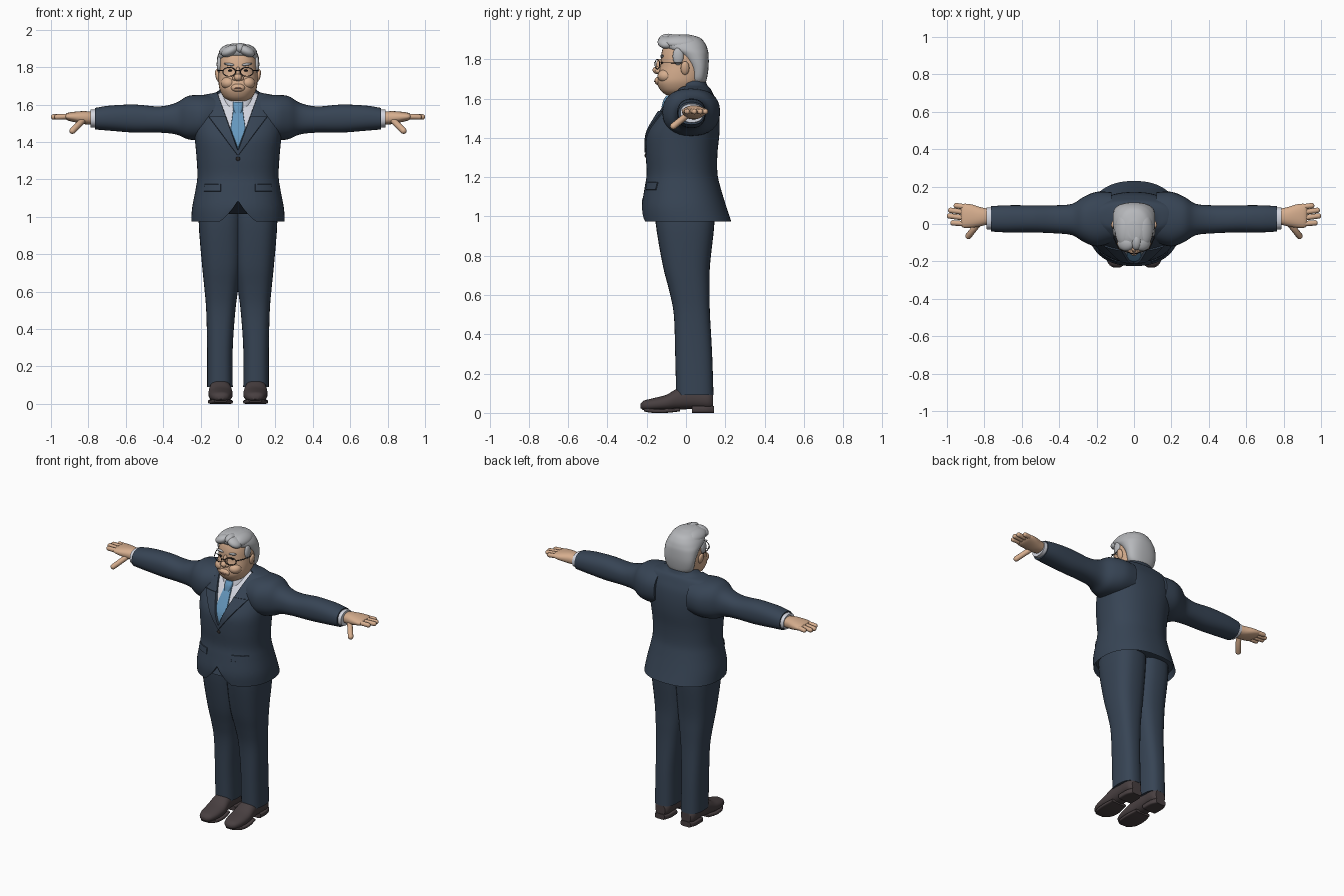
import bpy, bmesh, math
from mathutils import Vector, Matrix

old = bpy.data.objects.get("Cube")
if old:
    bpy.data.objects.remove(old, do_unlink=True)


def material(name, r, g, b):
    m = bpy.data.materials.new(name)
    m.use_nodes = True
    m.diffuse_color = (r, g, b, 1)
    bsdf = next(n for n in m.node_tree.nodes if n.type == 'BSDF_PRINCIPLED')
    bsdf.inputs["Base Color"].default_value = (r, g, b, 1)
    bsdf.inputs["Roughness"].default_value = 0.7
    return m


navy = material("navy cloth", .038, .058, .09)
skin = material("skin", .67, .42, .27)
grey = material("grey hair", .47, .48, .5)
white = material("shirt white", .65, .67, .74)
blue = material("tie blue", .13, .31, .51)
brown = material("shoe brown", .065, .05, .052)
dark = material("dark frame", .025, .022, .022)
lip = material("lip", .48, .24, .17)


def catmull(rows, steps):
    """Smoothly interpolate rows of section sizes."""
    out = []
    for i in range(len(rows) - 1):
        p0, p1 = rows[max(i - 1, 0)], rows[i]
        p2, p3 = rows[i + 1], rows[min(i + 2, len(rows) - 1)]
        for s in range(steps):
            t = s / steps
            out.append([b + t * (c - a) / 2 + t * t * (a - 2.5 * b + 2 * c - d / 2)
                        + t ** 3 * (1.5 * (b - c) + (d - a) / 2)
                        for a, b, c, d in zip(p0, p1, p2, p3)])
    return out + [list(rows[-1])]


def loft(bm, axis, rows, power=2.3, n=32, steps=4):
    """Rounded sections along an axis; row = position, low/high, low/high."""
    u, v = [(1, 2), (0, 2), (0, 1)][axis]
    rings = []
    for t, u0, u1, v0, v1 in catmull(rows, steps):
        ring = []
        for k in range(n):
            a = math.tau * k / n
            c, s = math.cos(a), math.sin(a)
            p = Vector((0, 0, 0))
            p[axis] = t
            p[u] = (u0 + u1) / 2 + (u1 - u0) / 2 * math.copysign(abs(c) ** (2 / power), c)
            p[v] = (v0 + v1) / 2 + (v1 - v0) / 2 * math.copysign(abs(s) ** (2 / power), s)
            ring.append(bm.verts.new(p))
        rings.append(ring)
    for a, b in zip(rings, rings[1:]):
        for k in range(n):
            bm.faces.new((a[k], a[k - 1], b[k - 1], b[k]))
    caps = [bm.faces.new(rings[0]), bm.faces.new(rings[-1])]
    bmesh.ops.recalc_face_normals(bm, faces=bm.faces)
    return caps


def capsule(bm, p, q, r):
    p, q = Vector(p), Vector(q)
    new = bmesh.ops.create_uvsphere(bm, u_segments=12, v_segments=9, radius=r)["verts"]
    turn = (q - p).to_track_quat('Z', 'Y')
    for v in new:
        v.co = turn @ v.co + (q if v.co.z > 0 else p)


def blob(bm, centre, size, tilt=0):
    m = Matrix.Translation(centre) @ Matrix.Rotation(tilt, 4, 'Y') @ Matrix.Diagonal((*size, 1))
    bmesh.ops.create_uvsphere(bm, u_segments=20, v_segments=12, radius=1, matrix=m)


def finish(name, bm, mats, mirror=False, angle=45):
    me = bpy.data.meshes.new(name)
    bm.to_mesh(me)
    bm.free()
    ob = bpy.data.objects.new(name, me)
    bpy.context.collection.objects.link(ob)
    for m in mats:
        me.materials.append(m)
    bpy.ops.object.select_all(action='DESELECT')
    ob.select_set(True)
    bpy.context.view_layer.objects.active = ob
    bpy.ops.object.shade_smooth_by_angle(angle=math.radians(angle))
    if mirror:
        ob.modifiers.new("mirror", 'MIRROR').use_mirror_merge = False
    return ob


def part(name, mat, axis, rows, mirror=False, **kw):
    bm = bmesh.new()
    loft(bm, axis, rows, **kw)
    return finish(name, bm, [mat], mirror)


# Jacket body with cutaway front hem
bm = bmesh.new()
caps = loft(bm, 2, [(z, -x, x, f, b) for z, x, f, b in [
    (.975, .25, -.22, .23), (1.05, .245, -.225, .205), (1.15, .226, -.21, .175),
    (1.22, .217, -.2, .16), (1.32, .222, -.205, .16), (1.42, .232, -.2, .17),
    (1.5, .245, -.16, .17), (1.57, .25, -.115, .16), (1.62, .24, -.075, .14),
    (1.65, .19, -.045, .125), (1.665, .12, -.04, .11), (1.69, .088, -.03, .1)]], n=72)
bmesh.ops.inset_region(bm, faces=caps[:1], thickness=.015, depth=-.04)
for v in bm.verts:
    if v.co.y < -.1 and abs(v.co.x) < .1:
        v.co.z = max(v.co.z, .975 + .11 * (1 - abs(v.co.x) / .1) ** 1.4)
bmesh.ops.remove_doubles(bm, verts=bm.verts, dist=.0001)


def cut(co, no):
    """Cut the jacket front along a plane and its mirror image."""
    for s in (1, -1):
        faces = [f for f in bm.faces if f.calc_center_median().y < 0]
        geom = set(faces)
        for f in faces:
            geom.update(f.edges, f.verts)
        bmesh.ops.bisect_plane(bm, geom=list(geom), dist=.00001,
                               plane_co=(s * co[0], 0, co[1]), plane_no=(s * no[0], 0, no[1]))


def opening(z): return (z - 1.355) * .36
def tie_edge(z): return .045 - (z - 1.45) * .15
def lapel_edge(z): return (z - 1.325) * .75


cut((0, 1.355), (1, -.36))
cut((.045, 1.45), (1, .15))
cut((0, 1.325), (1, -.75))
for height in (1.135, 1.175, 1.535):
    cut((0, height), (0, 1))
for side in (.09, .18):
    cut((side, 0), (1, 0))
opened, tie, lapel, flaps = [], [], [], []
for f in bm.faces:
    c = f.calc_center_median()
    x = abs(c.x)
    if c.y > 0 or f.normal.z < -.8:
        continue
    if c.z > 1.355 and x < opening(c.z):
        opened.append(f)
        if x < tie_edge(c.z):
            tie.append(f)
    elif 1.325 < c.z < 1.535 and x < lapel_edge(c.z):
        lapel.append(f)
    elif 1.135 < c.z < 1.175 and .09 < x < .18:
        flaps.append(f)
for f in opened:
    f.material_index = 1
for f in tie:
    f.material_index = 2
for faces, depth, index in ((lapel, .007, 0), (flaps, .005, 0), (opened, -.01, 0), (tie, .007, 2)):
    for f in bmesh.ops.inset_region(bm, faces=faces, thickness=.002, depth=depth)["faces"]:
        f.material_index = index
finish("jacket", bm, [navy, white, blue], angle=40)

# Jacket button
bm = bmesh.new()
blob(bm, (0, -.205, 1.31), (.011, .006, .011))
finish("jacket_button", bm, [dark])

# Sleeves and cuffs
part("sleeves", navy, 0, [
    (.12, -.1, .17, 1.42, 1.65), (.2, -.12, .172, 1.41, 1.652), (.27, -.095, .145, 1.415, 1.645),
    (.33, -.06, .108, 1.44, 1.61), (.42, -.05, .1, 1.45, 1.59), (.55, -.045, .1, 1.45, 1.6),
    (.68, -.045, .1, 1.46, 1.595), (.765, -.04, .095, 1.467, 1.582)], True)
part("shirt_cuffs", white, 0, [(.75, -.03, .09, 1.476, 1.575), (.788, -.028, .088, 1.478, 1.573)], True)

# Hands
bm = bmesh.new()
loft(bm, 0, [(.775, 0, .08, 1.495, 1.56), (.82, -.012, .09, 1.495, 1.565),
             (.87, -.02, .105, 1.505, 1.562), (.91, -.02, .108, 1.515, 1.556),
             (.925, -.008, .098, 1.524, 1.548)])
for base, tip, reach in ((.09, .098, .95), (.06, .073, .98), (.03, .043, .986), (0, .006, .968)):
    capsule(bm, (.89, base, 1.537), (reach, tip, 1.534), .0145)
capsule(bm, (.83, .005, 1.515), (.885, -.064, 1.46), .017)
finish("hands", bm, [skin], True)

# Trousers
part("trousers", navy, 2, [
    (.09, .028, .165, -.05, .14), (.3, .028, .165, -.055, .133), (.5, .014, .17, -.062, .122),
    (.62, -.002, .18, -.085, .12), (.75, -.02, .193, -.118, .122), (.97, -.03, .21, -.155, .145),
    (1.1, -.03, .2, -.155, .14)], True, power=2.6)

# Shoes with sole and heel
bm = bmesh.new()
loft(bm, 1, [(-.232, .075, .11, .025, .045), (-.215, .05, .135, .014, .062),
             (-.17, .034, .152, .01, .074), (-.1, .028, .158, .012, .092), (-.04, .035, .154, .016, .125),
             (.04, .042, .15, .02, .135), (.11, .044, .148, .018, .12), (.138, .06, .13, .022, .1)])
loft(bm, 1, [(-.215, .06, .125, .008, .03), (-.17, .034, .152, 0, .022), (-.1, .028, .16, 0, .022),
             (-.03, .04, .15, .008, .026)], power=5)
loft(bm, 1, [(.03, .044, .148, 0, .035), (.1, .044, .148, 0, .035), (.142, .06, .132, 0, .035)], power=5)
finish("shoes", bm, [brown], True)

# Shirt collar and tie knot
part("shirt_collar", white, 2, [(.98 + .6, -.088, .088, -.098, .09), (1.63, -.085, .085, -.085, .092),
                                (1.675, -.078, .078, -.05, .092)])
part("tie_knot", blue, 2, [(1.555, -.02, .02, -.125, -.08), (1.59, -.027, .027, -.116, -.07),
                           (1.615, -.026, .026, -.1, -.06)], power=3)

# Head, neck, nose, cheeks and ears
bm = bmesh.new()
loft(bm, 2, [(1.58, -.07, .07, -.07, .075), (1.7, -.075, .075, -.07, .085)])
loft(bm, 2, [(1.618, -.045, .045, -.1, .01), (1.64, -.076, .076, -.128, .05),
             (1.68, -.098, .098, -.148, .085), (1.72, -.104, .104, -.143, .1),
             (1.77, -.104, .104, -.13, .105), (1.83, -.1, .1, -.125, .1),
             (1.88, -.085, .085, -.105, .08), (1.9, -.04, .04, -.06, .03)])
blob(bm, (0, -.146, 1.745), (.022, .024, .02))
blob(bm, (0, -.134, 1.77), (.013, .018, .032))
blob(bm, (0, -.14, 1.69), (.038, .02, .022))
for s in (1, -1):
    blob(bm, (s * .018, -.142, 1.74), (.013, .015, .012))
    blob(bm, (s * .05, -.1, 1.715), (.042, .045, .035))
    blob(bm, (s * .108, -.005, 1.755), (.013, .022, .035), s * .2)
finish("head", bm, [skin])

bm = bmesh.new()
blob(bm, (0, -.157, 1.687), (.024, .005, .004))
finish("mouth", bm, [lip])

bm = bmesh.new()
blob(bm, (.042, -.122, 1.782), (.013, .007, .005))
finish("eyes", bm, [dark], True)

# Hair, swept locks and eyebrows
bm = bmesh.new()
loft(bm, 2, [(1.67, -.065, .065, .02, .095), (1.7, -.094, .094, .02, .106),
             (1.76, -.108, .108, .012, .115), (1.82, -.113, .113, -.04, .115),
             (1.85, -.112, .112, -.1, .11), (1.88, -.1, .1, -.125, .098),
             (1.91, -.074, .074, -.115, .07), (1.927, -.03, .03, -.08, .01)])
for s in (1, -1):
    blob(bm, (s * .043, -.1, 1.887), (.05, .045, .028), s * .45)
    blob(bm, (s * .06, -.03, 1.89), (.045, .085, .028), s * .5)
    blob(bm, (s * .1, -.04, 1.815), (.014, .028, .045))
blob(bm, (.012, -.09, 1.9), (.03, .05, .03))
finish("hair", bm, [grey])
bm = bmesh.new()
blob(bm, (.046, -.122, 1.815), (.03, .009, .007), -.15)
finish("eyebrows", bm, [grey], True)

# Glasses
curve = bpy.data.curves.new("glasses", 'CURVE')
curve.dimensions = '3D'
curve.bevel_depth = .0025
curve.bevel_resolution = 1
rim = [(.047 + .034 * math.cos(a), -.146 + .012 * math.cos(a), 1.775 + .024 * math.sin(a))
       for a in (math.tau * k / 20 for k in range(20))]
for points, closed in ((rim, True), ([(.08, -.134, 1.782), (.106, -.08, 1.782), (.112, .005, 1.78)], False),
                       ([(.014, -.157, 1.78), (0, -.16, 1.784)], False)):
    line = curve.splines.new('POLY')
    line.points.add(len(points) - 1)
    for p, co in zip(line.points, points):
        p.co = (*co, 1)
    line.use_cyclic_u = closed
curve.materials.append(dark)
frame = bpy.data.objects.new("glasses", curve)
bpy.context.collection.objects.link(frame)
frame.modifiers.new("mirror", 'MIRROR').use_mirror_merge = False
